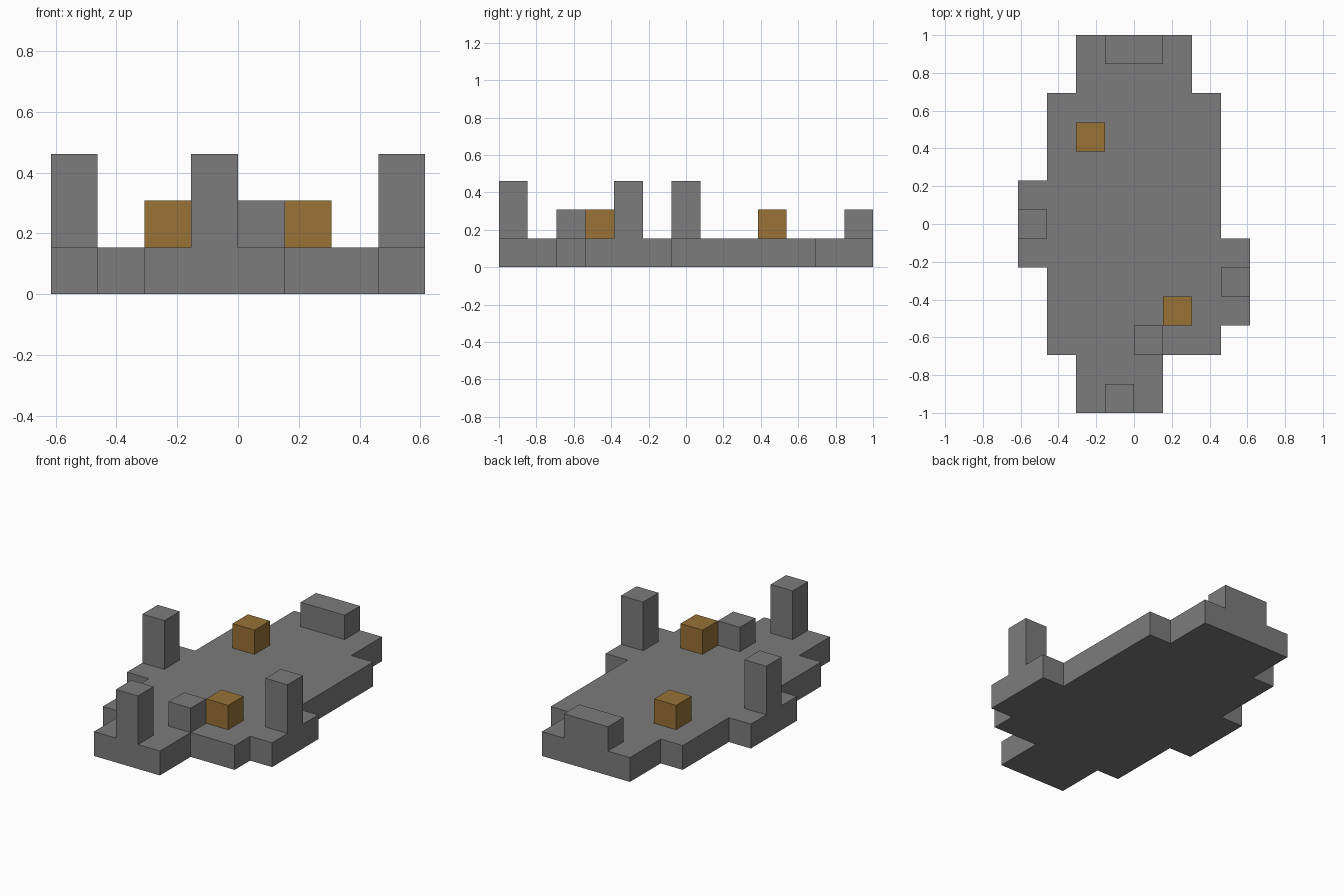
import bpy
import bmesh

cube = bpy.data.objects.get("Cube")
if cube:
    bpy.data.objects.remove(cube, do_unlink=True)

U = 2 / 13  # edge length of one block


def material(name, color):
    mat = bpy.data.materials.new(name)
    mat.use_nodes = True
    mat.diffuse_color = color
    mat.node_tree.nodes["Principled BSDF"].inputs["Base Color"].default_value = color
    return mat


stone = material("stone grey", (0.2, 0.2, 0.2, 1))
gold = material("dull gold", (0.315, 0.168, 0.036, 1))


def prism(name, outline, bottom, top, mat):
    """Extrude a counter-clockwise outline, given in blocks, from bottom to top."""
    bm = bmesh.new()
    face = bm.faces.new([bm.verts.new((x * U, y * U, bottom * U)) for x, y in outline])
    grown = bmesh.ops.extrude_face_region(bm, geom=[face], use_keep_orig=True)
    verts = [v for v in grown["geom"] if isinstance(v, bmesh.types.BMVert)]
    bmesh.ops.translate(bm, verts=verts, vec=(0, 0, (top - bottom) * U))
    bmesh.ops.recalc_face_normals(bm, faces=bm.faces)
    mesh = bpy.data.meshes.new(name)
    bm.to_mesh(mesh)
    bm.free()
    mesh.materials.append(mat)
    obj = bpy.data.objects.new(name, mesh)
    bpy.context.scene.collection.objects.link(obj)
    return obj


def block(name, x, y, height, mat, width=1):
    """Box standing on the floor slab, placed by its lower corner."""
    outline = [(x, y), (x + width, y), (x + width, y + 1), (x, y + 1)]
    return prism(name, outline, 1, 1 + height, mat)


# Stepped floor slab with a tab on each side
floor = [(-2, -6.5), (1, -6.5), (1, -4.5), (3, -4.5), (3, -3.5), (4, -3.5),
         (4, -0.5), (3, -0.5), (3, 4.5), (2, 4.5), (2, 6.5), (-2, 6.5),
         (-2, 4.5), (-3, 4.5), (-3, 1.5), (-4, 1.5), (-4, -1.5), (-3, -1.5),
         (-3, -4.5), (-2, -4.5)]
prism("floor_slab", floor, 0, 1, stone)

# Tall pillars at the edges
block("front_pillar", -1, -6.5, 2, stone)
block("right_pillar", -4, -0.5, 2, stone)
block("left_pillar", 3, -2.5, 2, stone)

# Low stone blocks
block("front_stone_block", 0, -4.5, 1, stone)
block("back_wall", -1, 5.5, 1, stone, width=2)

# Gold blocks
block("front_gold_block", 1, -3.5, 1, gold)
block("back_gold_block", -2, 2.5, 1, gold)
